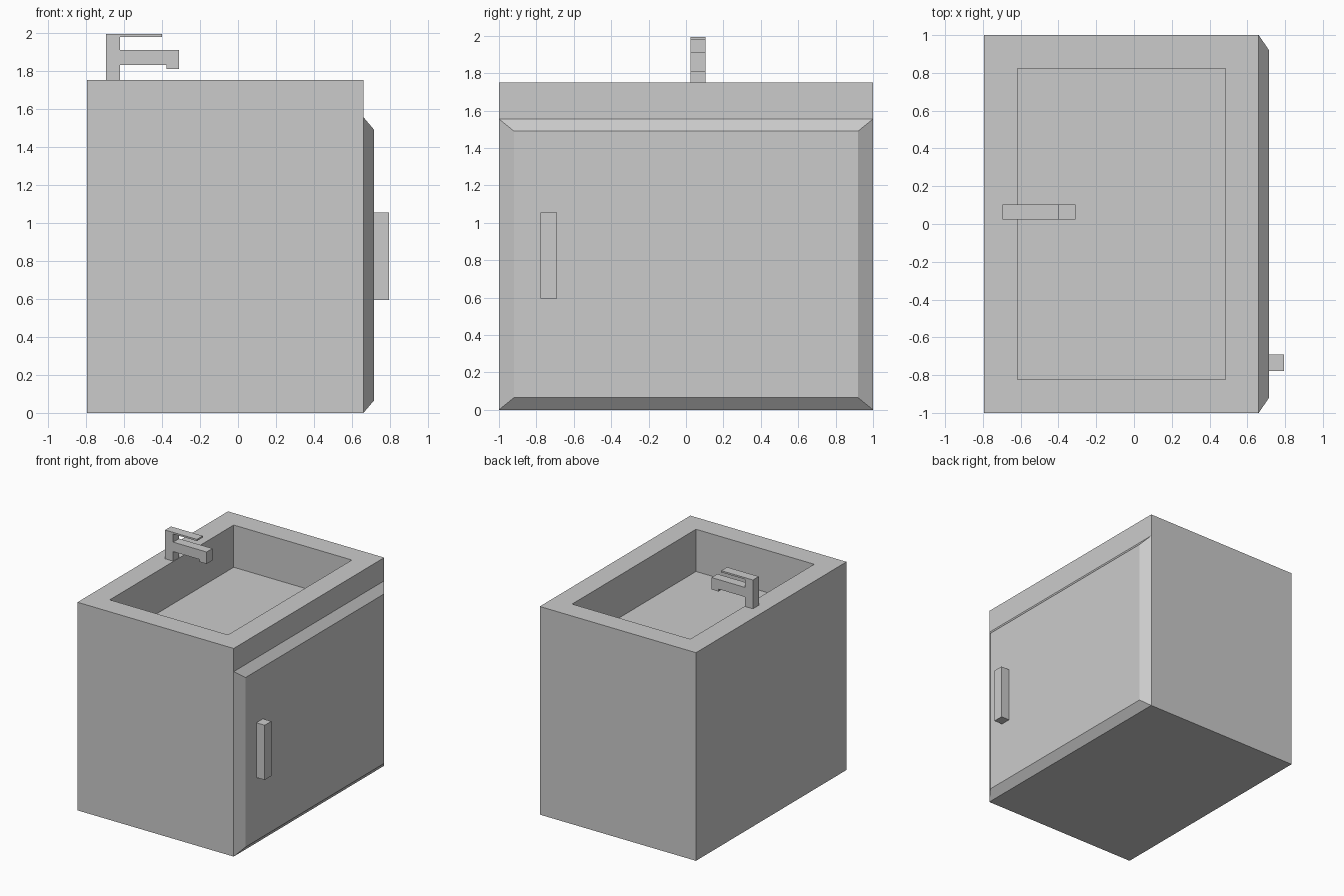
import bpy, bmesh
from mathutils import Vector

if "Cube" in bpy.data.objects:
    bpy.data.objects.remove(bpy.data.objects["Cube"])


def make_object(name, bm):
    bmesh.ops.recalc_face_normals(bm, faces=bm.faces)
    mesh = bpy.data.meshes.new(name)
    bm.to_mesh(mesh)
    bm.free()
    obj = bpy.data.objects.new(name, mesh)
    bpy.context.collection.objects.link(obj)
    return obj


def box_bm(lo, hi):
    lo, hi = Vector(lo), Vector(hi)
    bm = bmesh.new()
    bmesh.ops.create_cube(bm, size=1)
    bmesh.ops.scale(bm, vec=hi - lo, verts=bm.verts)
    bmesh.ops.translate(bm, vec=(lo + hi) / 2, verts=bm.verts)
    return bm


def face_towards(bm, direction):
    bm.normal_update()
    return max(bm.faces, key=lambda f: f.normal.dot(Vector(direction)))


# Cabinet: box with an even rim around a sunken basin
bm = box_bm((-0.793, -1, 0), (0.66, 1, 1.75))
top = face_towards(bm, (0, 0, 1))
bmesh.ops.inset_region(bm, faces=[top], thickness=0.25)
basin = bmesh.ops.extrude_discrete_faces(bm, faces=[top])["faces"][0]
bmesh.ops.translate(bm, vec=(0, 0, -0.355), verts=basin.verts)
make_object("cabinet_with_basin", bm)

# Door: slab whose outer face is drawn in to form the wide chamfer
bm = box_bm((0.66, -1, 0), (0.715, 1, 1.555))
front = face_towards(bm, (1, 0, 0))
for v in front.verts:
    v.co.y *= 0.92
    v.co.z += 0.065 if v.co.z < 0.5 else -0.065
make_object("door", bm)

# Door handle
make_object("door_handle", box_bm((0.715, -0.778, 0.595), (0.793, -0.69, 1.055)))

# Tap: post, lever and spout as one side profile (x, z) extruded along y
profile = [(-0.695, 1.75), (-0.62, 1.75), (-0.62, 1.83), (-0.375, 1.83),
           (-0.375, 1.81), (-0.31, 1.81), (-0.31, 1.91), (-0.62, 1.91),
           (-0.62, 1.978), (-0.40, 1.978), (-0.40, 1.992), (-0.695, 1.992)]
bm = bmesh.new()
side = bm.faces.new([bm.verts.new((x, 0.025, z)) for x, z in profile])
new = bmesh.ops.extrude_face_region(bm, geom=[side])["geom"]
bmesh.ops.translate(bm, vec=(0, 0.078, 0),
                    verts=[g for g in new if isinstance(g, bmesh.types.BMVert)])
make_object("tap", bm)
